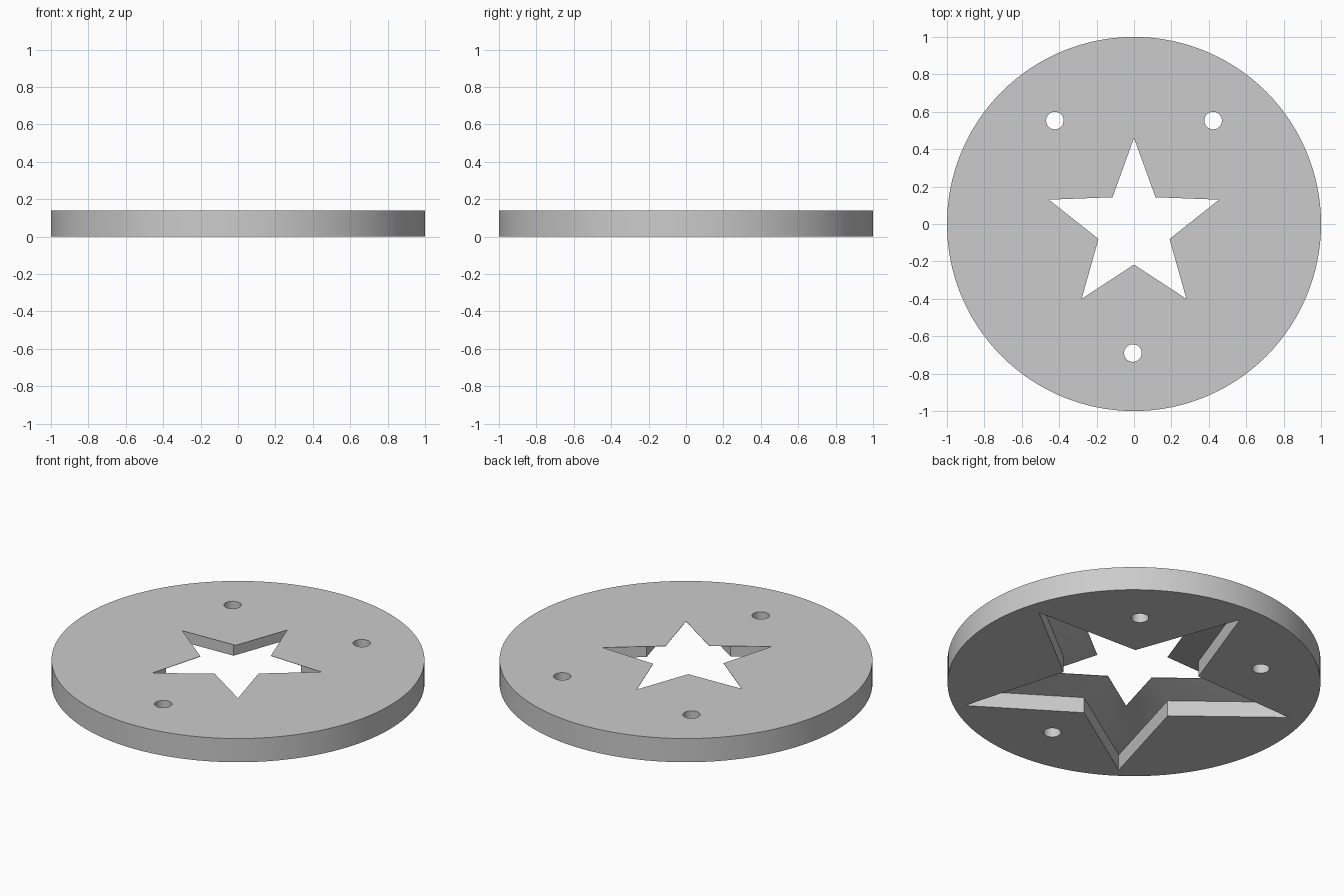
import bpy
import math

default = bpy.data.objects.get("Cube")
if default:
    bpy.data.objects.remove(default, do_unlink=True)

RADIUS, HEIGHT = 1.0, 0.14

grey = bpy.data.materials.new("light_grey")
grey.use_nodes = True
grey.diffuse_color = (0.6, 0.6, 0.6, 1)
grey.node_tree.nodes["Principled BSDF"].inputs["Base Color"].default_value = (0.6, 0.6, 0.6, 1)


def loft(name, outline, levels):
    """Closed solid through scaled copies of an outline; levels are (z, scale)."""
    n = len(outline)
    verts = [(x * s, y * s, z) for z, s in levels for x, y in outline]
    faces = [tuple(reversed(range(n))), tuple(range(len(verts) - n, len(verts)))]
    for k in range(len(levels) - 1):
        for i in range(n):
            j = (i + 1) % n
            a, b = k * n, (k + 1) * n
            faces.append((a + i, a + j, b + j, b + i))
    mesh = bpy.data.meshes.new(name)
    mesh.from_pydata(verts, [], faces)
    mesh.materials.append(grey)
    obj = bpy.data.objects.new(name, mesh)
    bpy.context.collection.objects.link(obj)
    return obj


def circle(radius, count, cx=0.0, cy=0.0):
    steps = [2 * math.pi * i / count for i in range(count)]
    return [(cx + radius * math.cos(t), cy + radius * math.sin(t)) for t in steps]


# Round plate
plate = loft("round_plate", circle(RADIUS, 128), [(0, 1), (HEIGHT, 1)])

# Star opening: wide straight recess below, tapering to a smaller star on top
right_half = [(0, -0.217), (0.28, -0.4), (0.19, -0.08), (0.455, 0.13), (0.115, 0.143), (0, 0.46)]
star = right_half + [(-x, y) for x, y in reversed(right_half[1:-1])]
wide = 1.92
cutters = [loft("star_cutter", star,
                [(-0.1, wide), (0.093, wide), (HEIGHT - 0.002, 1), (HEIGHT + 0.1, 1)])]

# Three screw holes
for x, y in [(-0.423, 0.553), (0.423, 0.553), (-0.006, -0.69)]:
    cutters.append(loft("hole_cutter", circle(0.047, 32, x, y), [(-0.1, 1), (HEIGHT + 0.1, 1)]))

# Cut the openings and discard the cutters
bpy.context.view_layer.objects.active = plate
for cutter in cutters:
    cutter.hide_render = True
    cut = plate.modifiers.new("opening", "BOOLEAN")
    cut.operation = "DIFFERENCE"
    cut.solver = "EXACT"
    cut.object = cutter
    bpy.ops.object.modifier_apply(modifier=cut.name)
    bpy.data.objects.remove(cutter, do_unlink=True)

bpy.ops.object.select_all(action="DESELECT")
plate.select_set(True)
bpy.ops.object.shade_smooth_by_angle(angle=math.radians(30))
